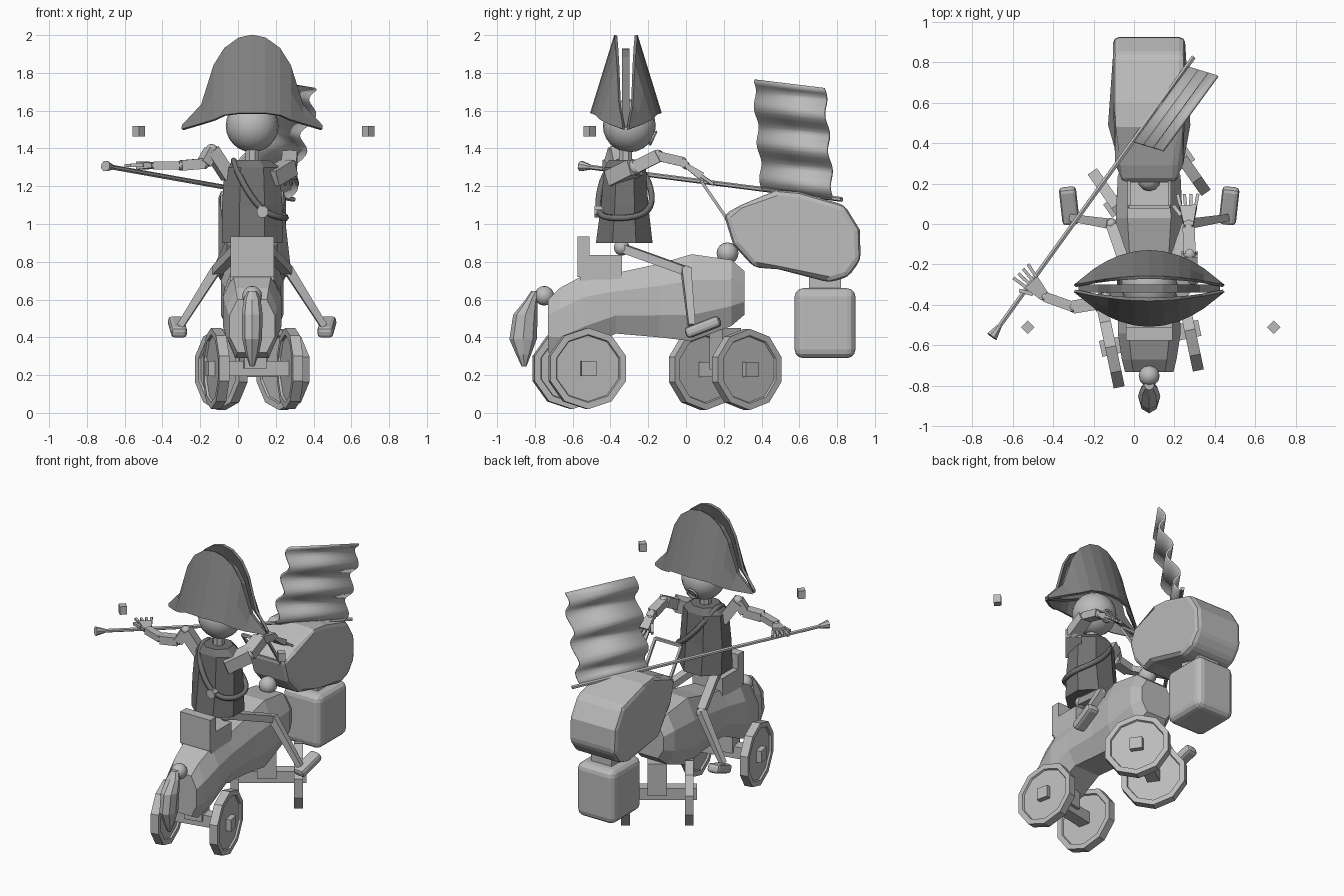
import bpy, bmesh, math
from mathutils import Vector, Matrix

if "Cube" in bpy.data.objects:
    bpy.data.objects.remove(bpy.data.objects["Cube"])

CX = 0.075  # symmetry plane of rider and steed


def material(name, v):
    m = bpy.data.materials.new(name)
    m.use_nodes = True
    m.diffuse_color = (v, v, v, 1)
    m.node_tree.nodes["Principled BSDF"].inputs["Base Color"].default_value = (v, v, v, 1)
    return m


LIGHT = material("light grey", 0.5)
HAT = material("dark grey", 0.22)
COAT = material("charcoal grey", 0.17)


def finish(name, bm, mat=LIGHT, smooth=False):
    bmesh.ops.recalc_face_normals(bm, faces=bm.faces)
    me = bpy.data.meshes.new(name)
    bm.to_mesh(me)
    bm.free()
    me.materials.append(mat)
    for p in me.polygons:
        p.use_smooth = smooth
    ob = bpy.data.objects.new(name, me)
    bpy.context.collection.objects.link(ob)
    return ob


def bevel(ob, width, segments=2):
    mod = ob.modifiers.new("Bevel", "BEVEL")
    mod.width, mod.segments = width, segments
    return ob


def loft(name, rings, mat=LIGHT):
    bm = bmesh.new()
    rows = [[bm.verts.new(p) for p in r] for r in rings]
    n = len(rows[0])
    for a, b in zip(rows, rows[1:]):
        for i in range(n):
            bm.faces.new((a[i], a[(i + 1) % n], b[(i + 1) % n], b[i]))
    bm.faces.new(rows[0])
    bm.faces.new(rows[-1])
    return finish(name, bm, mat)


def box(name, x, y, z, mat=LIGHT, turn=0):
    bm = bmesh.new()
    lo, hi = Vector((x[0], y[0], z[0])), Vector((x[1], y[1], z[1]))
    m = Matrix.Translation((lo + hi) / 2) @ Matrix.Rotation(turn, 4, "Z") @ Matrix.Diagonal((*(hi - lo), 1))
    bmesh.ops.create_cube(bm, size=1, matrix=m)
    return finish(name, bm, mat)


def bar(name, a, b, w, h, w2=None, sides=4, mat=LIGHT):
    # straight limb or rod from a to b
    a, b = Vector(a), Vector(b)
    d = (b - a).normalized()
    side = d.cross((0, 0, 1)).normalized()
    up = side.cross(d)
    k = (w2 or w) / w
    rings = []
    for p, s in ((a, 1), (b, k)):
        angs = [2 * math.pi * (i + 0.5) / sides for i in range(sides)]
        c = math.cos(math.pi / sides) * 2
        rings.append([p + (side * w * math.cos(t) + up * h * math.sin(t)) * s / c for t in angs])
    return loft(name, rings, mat)


def ball(name, p, r, scale=(1, 1, 1), segs=12):
    bm = bmesh.new()
    bmesh.ops.create_uvsphere(bm, u_segments=segs, v_segments=segs // 2 + 2, radius=r,
                              matrix=Matrix.Translation(p) @ Matrix.Diagonal((*scale, 1)))
    return finish(name, bm, smooth=True)


# Steed body: octagonal sections along its length
def body_ring(y, zb, zt, hw):
    h = zt - zb
    half = [(0.65, zt), (1, zt - 0.3 * h), (1, zb + 0.3 * h), (0.65, zb)]
    return [(CX + hw * f, y, z) for f, z in half] + [(CX - hw * f, y, z) for f, z in half[::-1]]


loft("steed_body", [body_ring(*s) for s in (
    (-0.73, 0.32, 0.60, 0.12), (-0.67, 0.29, 0.66, 0.135), (-0.54, 0.34, 0.73, 0.155),
    (-0.37, 0.42, 0.74, 0.15), (-0.14, 0.40, 0.79, 0.15), (0.03, 0.38, 0.84, 0.165),
    (0.24, 0.46, 0.81, 0.155), (0.31, 0.52, 0.75, 0.12))])

# Saddle
box("saddle_seat", (CX - 0.115, CX + 0.115), (-0.56, -0.34), (0.70, 0.835))
box("saddle_back", (CX - 0.115, CX + 0.115), (-0.575, -0.51), (0.72, 0.935))


# Steed head and muzzle: side profiles with rounded edges
def side_profile(name, pts, hw, taper=1, limit=-9):
    rings = []
    for s in (-1, 1):
        rings.append([(CX + s * hw * (taper if y < limit else 1), y, z) for y, z in pts])
    return loft(name, rings)


bevel(side_profile("steed_head", [(0.2, 1.05), (0.29, 1.10), (0.48, 1.18), (0.6, 1.17), (0.84, 1.10),
                                  (0.92, 0.97), (0.925, 0.81), (0.86, 0.72), (0.76, 0.69),
                                  (0.49, 0.76), (0.36, 0.77), (0.25, 0.89)], 0.178, 0.8, 0.4), 0.03)
bevel(box("steed_muzzle", (CX - 0.145, CX + 0.145), (0.575, 0.897), (0.29, 0.66)), 0.045, 3)
box("muzzle_joint", (CX - 0.08, CX + 0.08), (0.65, 0.82), (0.62, 0.75))
ball("neck_joint", (CX, 0.22, 0.845), 0.058)

# Tail
ball("tail_joint", (CX, -0.75, 0.62), 0.052)
loft("tail", [[(CX + hw * math.cos(t), (y0 + y1) / 2 + (y1 - y0) / 2 * math.sin(t), z)
               for t in [i * math.pi / 4 for i in range(8)]] for z, y0, y1, hw in (
    (0.645, -0.82, -0.77, 0.025), (0.60, -0.85, -0.785, 0.045), (0.52, -0.915, -0.785, 0.055),
    (0.39, -0.935, -0.79, 0.052), (0.31, -0.90, -0.82, 0.035), (0.245, -0.87, -0.845, 0.012))])


# Wheels on two turned axles
def wheel(name, centre, turn, r):
    bm = bmesh.new()
    m = Matrix.Translation(centre) @ Matrix.Rotation(turn, 4, "Z") @ Matrix.Rotation(math.pi / 2, 4, "Y")
    bmesh.ops.create_cone(bm, cap_ends=True, segments=10, radius1=r, radius2=r, depth=0.055,
                          matrix=m @ Matrix.Rotation(math.pi / 10, 4, "Z"))
    caps = [f for f in bm.faces if len(f.verts) == 10]
    bmesh.ops.inset_individual(bm, faces=caps, thickness=0.035)
    bmesh.ops.inset_individual(bm, faces=caps, thickness=0.005, depth=-0.012)
    return finish(name, bm)


for end, x, y, z, deg in (("rear", 0.08, -0.565, 0.235, 12), ("front", 0.075, 0.207, 0.23, 35)):
    turn = math.radians(deg)
    axis = Vector((math.cos(turn), math.sin(turn), 0))
    mid = Vector((x, y, z))
    for side, s in (("left", 1), ("right", -1)):
        wheel(f"{end}_{side}_wheel", mid + axis * 0.2 * s, turn, 0.215)
    bar(f"{end}_axle", mid - axis * 0.25, mid + axis * 0.25, 0.08, 0.08)
    box(f"{end}_axle_mount", (x - 0.06, x + 0.06), (y - 0.06, y + 0.06), (z, 0.45), turn=turn)


# Rider's coat and neck
def ellipse(y, z, rx, ry, n=8):
    c = math.cos(math.pi / n)
    return [(CX + rx / c * math.cos(t), y + ry / c * math.sin(t), z)
            for t in [2 * math.pi * (i + 0.5) / n for i in range(n)]]


loft("coat", [ellipse(-0.327, 0.9, 0.16, 0.15), ellipse(-0.325, 1.1, 0.16, 0.125),
              ellipse(-0.322, 1.3, 0.145, 0.11), ellipse(-0.322, 1.34, 0.09, 0.085)], COAT)
loft("neck", [ellipse(-0.32, 1.32, 0.035, 0.035), ellipse(-0.32, 1.42, 0.035, 0.035)])

# Sash and buckle
cu = bpy.data.curves.new("sash", "CURVE")
cu.dimensions, cu.bevel_depth, cu.bevel_resolution, cu.resolution_u = "3D", 0.017, 1, 4
sp = cu.splines.new("NURBS")
path = [(-0.02, -0.38, 1.33), (0.01, -0.45, 1.24), (0.12, -0.475, 1.06), (0.24, -0.43, 1.03),
        (0.27, -0.27, 1.03), (0.17, -0.17, 1.08), (0.03, -0.185, 1.22), (-0.03, -0.28, 1.35)]
sp.points.add(len(path) - 1)
for pt, co in zip(sp.points, path):
    pt.co = (*co, 1)
sp.use_cyclic_u = True
sash = bpy.data.objects.new("sash", cu)
cu.materials.append(COAT)
bpy.context.collection.objects.link(sash)
bar("buckle", (0.13, -0.44, 1.065), (0.13, -0.485, 1.065), 0.06, 0.06, sides=8)

# Rider's head with a round mouth on the forward side
ball("rider_head", (CX, -0.30, 1.52), 0.14, segs=20)
bpy.ops.mesh.primitive_torus_add(location=(CX, -0.175, 1.455), rotation=(math.radians(65), 0, 0), major_segments=14,
                                 minor_segments=6, major_radius=0.035, minor_radius=0.009)
bpy.context.object.name = "mouth_ring"
bpy.context.object.data.materials.append(LIGHT)

# Two-cornered hat: flared front and back brims around a flat crown
half = [(0, 2.0, 1.585), (0.07, 1.985, 1.585), (0.145, 1.93, 1.575),
        (0.2, 1.84, 1.55), (0.265, 1.63, 1.53), (0.368, 1.52, 1.50)]
columns = [(-x, t, b) for x, t, b in half[:0:-1]] + half


def hat_brim(name, s):
    bm = bmesh.new()
    rows = []
    for x, top, bot in columns:
        k = 1 - (x / 0.368) ** 2
        rows.append([bm.verts.new((CX + x, -0.318 + s * (0.012 + (0.17 * (1 - v) + 0.042 * v) * k),
                                   bot + (top - bot) * v)) for v in (0, 0.5, 1)])
    for a, b in zip(rows, rows[1:]):
        for i in range(2):
            bm.faces.new((a[i], b[i], b[i + 1], a[i + 1]))
    ob = finish(name, bm, HAT)
    mod = ob.modifiers.new("Thickness", "SOLIDIFY")
    mod.thickness, mod.offset = 0.016, 0
    return ob


hat_brim("hat_rear_brim", -1)
hat_brim("hat_front_brim", 1)
outline = [(x * 0.95, t - 0.07 * (1 - abs(x) / 0.4)) for x, t, b in columns]
outline += [(x * 0.95, b + 0.01) for x, t, b in columns[::-1]]
loft("hat_crown", [[(CX + x, -0.318 + s, z) for x, z in outline] for s in (-0.02, 0.02)], HAT)

# Legs, mirrored
for side, s in (("left", 1), ("right", -1)):
    def at(x, y, z):
        return (CX + s * x, y, z)
    ball(f"{side}_hip", at(0.07, -0.34, 0.875), 0.042)
    bar(f"{side}_thigh", at(0.075, -0.33, 0.87), at(0.185, -0.01, 0.755), 0.055, 0.045)
    ball(f"{side}_knee", at(0.19, 0, 0.75), 0.03)
    bar(f"{side}_shin", at(0.19, 0, 0.76), at(0.38, 0.03, 0.46), 0.05, 0.05, 0.035)
    bevel(bar(f"{side}_foot", at(0.385, 0, 0.42), at(0.405, 0.18, 0.49), 0.085, 0.06), 0.02)


# Arms as chains of jointed blocks ending in open hands
def arm(side, pts, widths, hand_dir):
    names = ("shoulder", "upper_arm", "forearm", "wrist")
    for n, a, b, w in zip(names, pts, pts[1:], widths):
        bar(f"{side}_{n}", a, b, w, w * 0.85)
        ball(f"{side}_{n}_joint", b, w * 0.42)
    d = Vector(hand_dir).normalized()
    across = d.cross((0, 0, 1)).normalized()
    start = Vector(pts[-1])
    palm = start + d * 0.1
    bar(f"{side}_palm", start, palm, 0.05, 0.025, 0.085)
    for i in range(4):
        p = palm + across * (i - 1.5) * 0.024
        bar(f"{side}_finger_{i + 1}", p, p + (d + across * (i - 1.5) * 0.12) * 0.075, 0.016, 0.016)
    t = start + d * 0.05 - across * 0.035
    bar(f"{side}_thumb", t, t + (d - across * 0.6) * 0.06, 0.018, 0.018)


arm("right", [(-0.05, -0.34, 1.25), (-0.14, -0.37, 1.39), (-0.18, -0.39, 1.32), (-0.30, -0.41, 1.31),
              (-0.44, -0.36, 1.31)], (0.08, 0.07, 0.065, 0.05), (-0.15, 0.16, 0))
arm("left", [(0.17, -0.39, 1.24), (0.27, -0.27, 1.30), (0.275, -0.15, 1.36), (0.27, -0.02, 1.33),
             (0.27, 0.0, 1.31)], (0.1, 0.08, 0.06, 0.05), (-0.005, 0.16, -0.11))

# Rein handle
grips = [((CX + s * 0.1, 0.215, 1.03), (CX + s * 0.1, 0.085, 1.22)) for s in (-1, 1)]
for i, (a, b) in enumerate(grips):
    bar(f"rein_bar_{i + 1}", a, b, 0.016, 0.016)
bar("rein_crossbar", grips[0][1], grips[1][1], 0.018, 0.018)
bar("rein_base", grips[0][0], grips[1][0], 0.018, 0.018)

# Lance with rippled banner
butt, tip = Vector((0.295, 0.825, 1.13)), Vector((-0.69, -0.54, 1.305))
bar("lance", butt, tip, 0.022, 0.022, sides=6)
bar("lance_tip", tip + (butt - tip) * 0.025, tip - (butt - tip) * 0.012, 0.025, 0.025, 0.055, sides=8)
p0, p1 = Vector((0.0, 0.405, 1.185)), Vector((0.27, 0.775, 1.14))
bm = bmesh.new()
rows = []
for i in range(29):
    v = i / 28
    off = Vector((0.96, -0.29, 0)) * (0.15 * v + 0.032 * math.sin(v * 6 * math.pi)) + Vector((0, 0, 0.575 * v))
    rows.append([bm.verts.new(p + off) for p in (p0, p1)])
for a, b in zip(rows, rows[1:]):
    bm.faces.new((a[0], a[1], b[1], b[0]))
banner = finish("banner", bm, smooth=True)
mod = banner.modifiers.new("Thickness", "SOLIDIFY")
mod.thickness, mod.offset = 0.014, 0

# Small floating blocks on both sides
for n, x in (("right", -0.525), ("left", 0.69)):
    box(f"{n}_floating_block", (x - 0.023, x + 0.023), (-0.533, -0.487), (1.462, 1.518), turn=math.pi / 4)
